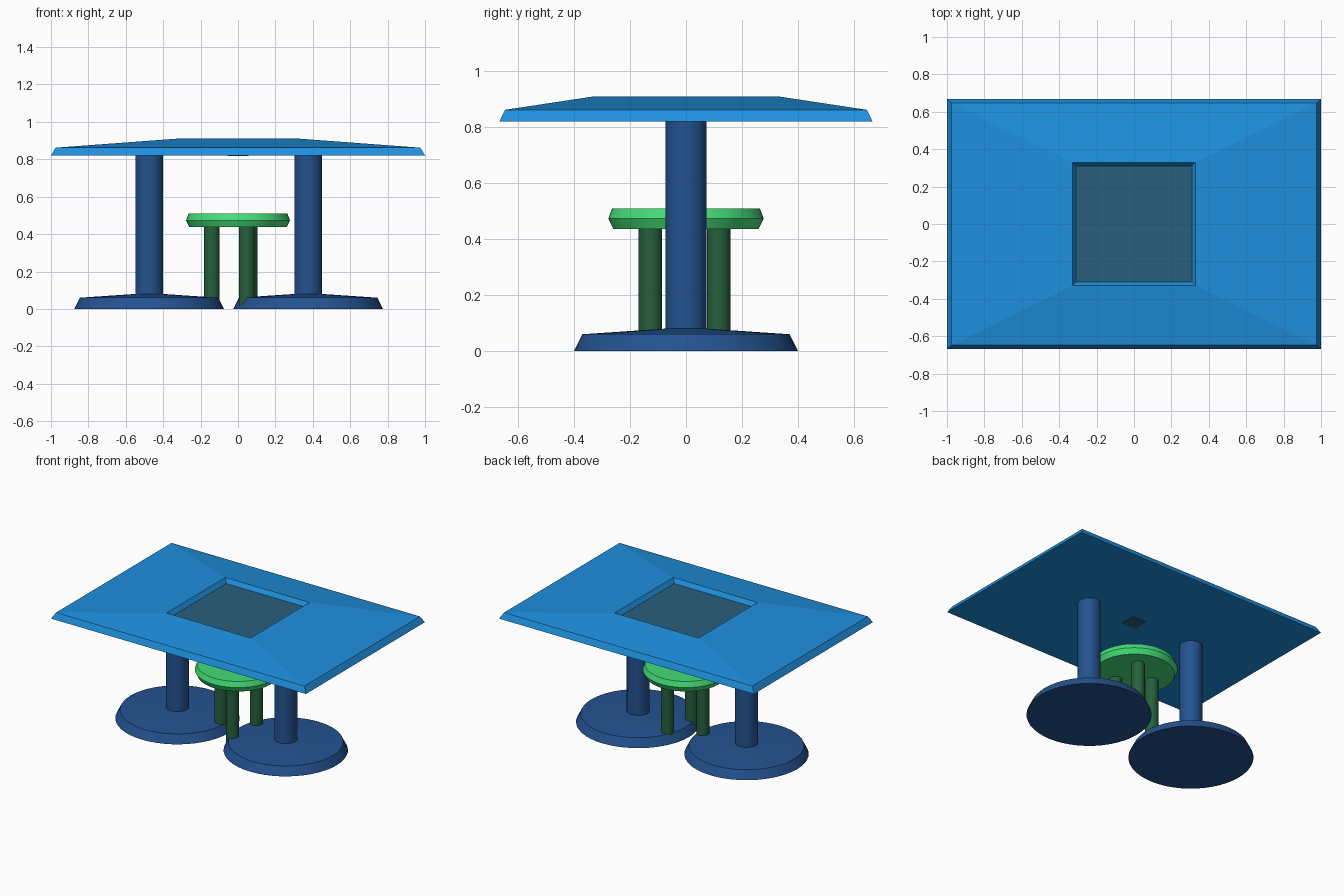
import bpy, bmesh, math

if "Cube" in bpy.data.objects:
    bpy.data.objects.remove(bpy.data.objects["Cube"])


def material(name, color):
    m = bpy.data.materials.new(name)
    m.diffuse_color = (*color, 1)
    m.use_nodes = True
    m.node_tree.nodes["Principled BSDF"].inputs["Base Color"].default_value = m.diffuse_color
    return m


BLUE = material("bright_blue", (0.013, 0.279, 0.73))
SLATE = material("slate_blue", (0.023, 0.115, 0.20))
NAVY = material("navy_blue", (0.017, 0.085, 0.28))
GREEN = material("bright_green", (0.058, 0.73, 0.188))
DARK_GREEN = material("dark_green", (0.019, 0.117, 0.045))


def add_object(name, bm, mat, loc=(0, 0, 0), smooth=False):
    bmesh.ops.recalc_face_normals(bm, faces=bm.faces)
    mesh = bpy.data.meshes.new(name)
    bm.to_mesh(mesh)
    bm.free()
    mesh.materials.append(mat)
    ob = bpy.data.objects.new(name, mesh)
    ob.location = loc
    bpy.context.collection.objects.link(ob)
    if smooth:
        bpy.ops.object.select_all(action='DESELECT')
        ob.select_set(True)
        bpy.context.view_layer.objects.active = ob
        bpy.ops.object.shade_smooth_by_angle(angle=math.radians(30))
    return ob


def loft(name, rings, mat, loc=(0, 0, 0), cap_start=True, cap_end=True, smooth=False):
    """Skin a stack of closed rings of points."""
    bm = bmesh.new()
    loops = [[bm.verts.new(p) for p in ring] for ring in rings]
    n = len(loops[0])
    for a, b in zip(loops, loops[1:]):
        for i in range(n):
            j = (i + 1) % n
            bm.faces.new((a[i], a[j], b[j], b[i]))
    if cap_start:
        bm.faces.new(loops[0][::-1])
    if cap_end:
        bm.faces.new(loops[-1])
    return add_object(name, bm, mat, loc, smooth)


def rect(hx, hy, z):
    return [(-hx, -hy, z), (hx, -hy, z), (hx, hy, z), (-hx, hy, z)]


def turned(name, profile, mat, x=0, y=0, sides=48):
    """Round part from (radius, z) profile points."""
    rings = [[(r * math.cos(2 * math.pi * i / sides),
               r * math.sin(2 * math.pi * i / sides), z) for i in range(sides)]
             for r, z in profile]
    return loft(name, rings, mat, (x, y, 0), smooth=True)


# Tabletop with sloped surface and a square recess
loft("tabletop", [rect(1, 0.667, 0.82), rect(0.975, 0.647, 0.862),
                  rect(0.33, 0.33, 0.91), rect(0.31, 0.31, 0.88)],
     BLUE, cap_end=False)

# Inset panel and its small mount showing on the underside
loft("inset_panel", [rect(0.055, 0.055, 0.818), rect(0.055, 0.055, 0.85),
                     rect(0.31, 0.31, 0.88)], SLATE)

# Two pedestals: disc base and column
for side, x in (("left", -0.475), ("right", 0.375)):
    turned(side + "_base", [(0.4, 0), (0.37, 0.06), (0.074, 0.08)], NAVY, x)
    turned(side + "_column", [(0.074, 0.075), (0.074, 0.82)], NAVY, x)

# Stool: round seat on three legs
turned("stool_seat", [(0.26, 0.437), (0.278, 0.473), (0.264, 0.51)], GREEN)
for i, (x, y) in enumerate(((-0.14, 0.01), (0.063, 0.117), (0.047, -0.127))):
    turned(f"stool_leg_{i + 1}", [(0.042, 0.004), (0.042, 0.44)], DARK_GREEN, x, y, 32)
